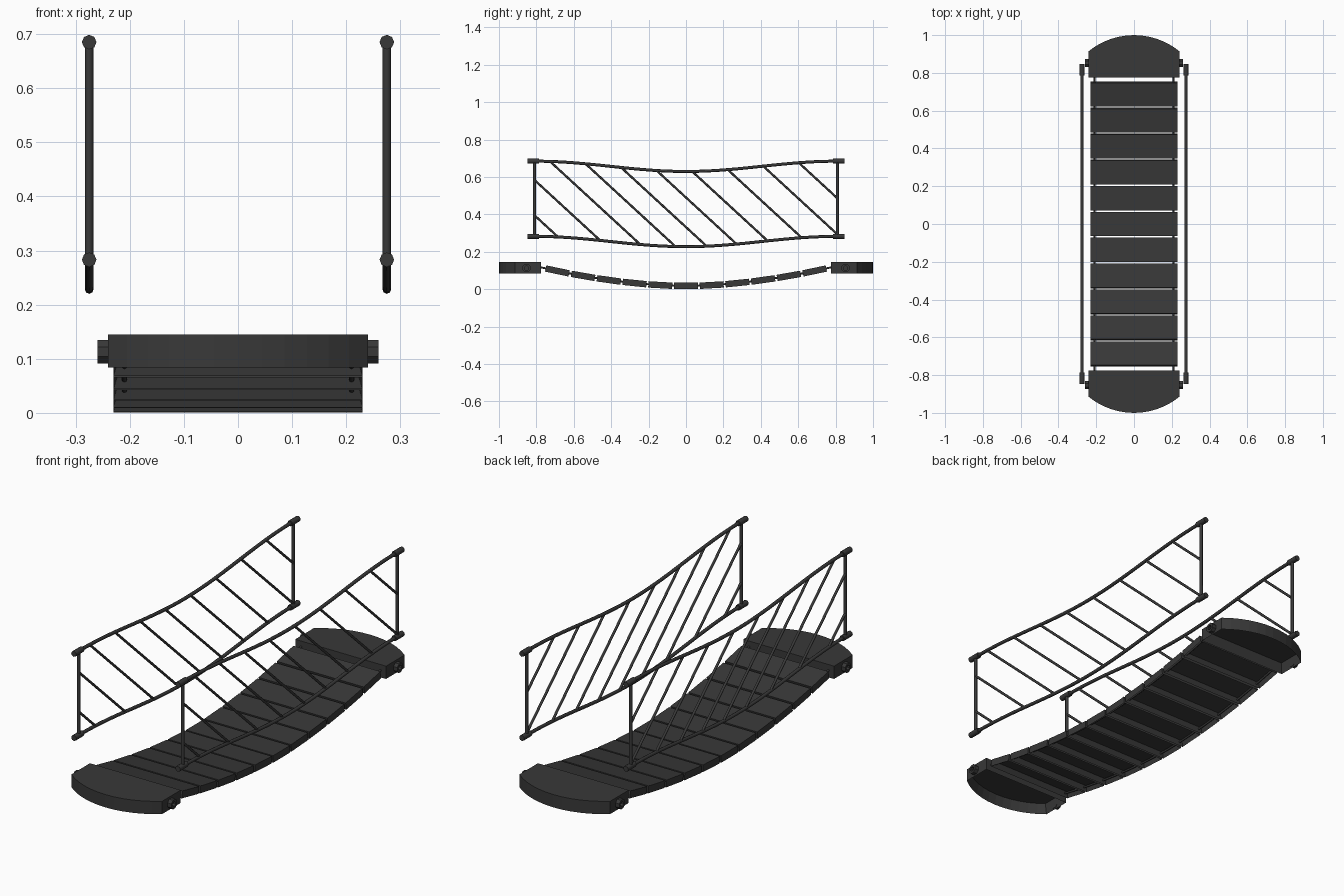
import bpy, bmesh
from math import pi, cos, sin, atan, asin
from mathutils import Matrix, Vector

if "Cube" in bpy.data.objects:
    bpy.data.objects.remove(bpy.data.objects["Cube"])

mat = bpy.data.materials.new("dark_grey")
mat.diffuse_color = (0.04, 0.04, 0.04, 1)
mat.use_nodes = True
mat.node_tree.nodes["Principled BSDF"].inputs["Base Color"].default_value = mat.diffuse_color


def add_object(name, data):
    ob = bpy.data.objects.new(name, data)
    bpy.context.collection.objects.link(ob)
    data.materials.append(mat)
    return ob


def tray(name, outline, z0, z1, wall, matrix=Matrix()):
    """Extruded outline, hollowed out from below."""
    bm = bmesh.new()
    base = bm.faces.new([bm.verts.new((x, y, z0)) for x, y in outline])
    bm.normal_update()
    top = bmesh.ops.extrude_face_region(bm, geom=[base], use_keep_orig=True)
    for v in [g for g in top["geom"] if isinstance(g, bmesh.types.BMVert)]:
        v.co.z = z1
    bmesh.ops.recalc_face_normals(bm, faces=bm.faces)
    bmesh.ops.inset_region(bm, faces=[base], thickness=wall, use_even_offset=True)
    for v in base.verts:
        v.co.z = z1 - wall
    bmesh.ops.recalc_face_normals(bm, faces=bm.faces)
    bm.transform(matrix)
    me = bpy.data.meshes.new(name)
    bm.to_mesh(me)
    bm.free()
    return add_object(name, me)


def rods(name, paths, radius):
    """Round bars along one or more point paths."""
    cu = bpy.data.curves.new(name, 'CURVE')
    cu.dimensions = '3D'
    cu.bevel_depth = radius
    cu.bevel_resolution = 2
    cu.use_fill_caps = True
    for path in paths:
        sp = cu.splines.new('POLY')
        sp.points.add(len(path) - 1)
        for p, co in zip(sp.points, path):
            p.co = (*co, 1)
    return add_object(name, cu)


def ring(name, centre, r_out, r_in, length):
    """Short eight-sided tube along x."""
    bm = bmesh.new()
    loops = []
    for x, r in ((-length / 2, r_out), (length / 2, r_out),
                 (length / 2, r_in), (-length / 2, r_in)):
        loops.append([bm.verts.new((x, r * cos(pi / 4 * (i + .5)), r * sin(pi / 4 * (i + .5))))
                      for i in range(8)])
    for k in range(4):
        a, b = loops[k], loops[(k + 1) % 4]
        for i in range(8):
            j = (i + 1) % 8
            bm.faces.new((a[i], a[j], b[j], b[i]))
    bmesh.ops.recalc_face_normals(bm, faces=bm.faces)
    bm.transform(Matrix.Translation(centre))
    me = bpy.data.meshes.new(name)
    bm.to_mesh(me)
    bm.free()
    return add_object(name, me)


def deck_z(y):
    return 0.018 + 0.098 * (abs(y) / 0.77) ** 1.8


def sag(y):
    return -0.0275 * (1 + cos(pi * y / 0.81))


# Rounded end platforms
R = 0.381
half = asin(0.24 / R)
arc = [(R * sin(half - 2 * half * i / 12), 1 - R + R * cos(half - 2 * half * i / 12))
       for i in range(13)]
outline = [(-0.24, 0.775), (0.24, 0.775)] + arc
for name, turn in (("back", 0), ("front", pi)):
    tray(name + "_platform", outline, 0.084, 0.145, 0.012, Matrix.Rotation(turn, 4, 'Z'))

# Deck planks following the sag
plank = [(-0.23, -0.064), (0.23, -0.064), (0.23, 0.064), (-0.23, 0.064)]
for i in range(-5, 6):
    y = i * 0.1375
    tilt = atan((deck_z(y + .06) - deck_z(y - .06)) / .12)
    place = Matrix.Translation((0, y, deck_z(y))) @ Matrix.Rotation(tilt, 4, 'X')
    tray(f"plank_{i + 6}", plank, -0.017, 0.017, 0.008, place)

for side, x in (("left", -1), ("right", 1)):
    # Link rods under the deck
    rods(side + "_link_rod", [[(x * 0.21, i * 0.78 / 12, deck_z(i * 0.78 / 12))
                               for i in range(-12, 13)]], 0.005)
    # Sockets on the platform sides
    for end in (-1, 1):
        ring(f"{side}_socket_{end}", (x * 0.248, end * 0.853, 0.113), 0.0235, 0.012, 0.024)

    # Sagging handrails and end posts
    xr = x * 0.275
    ys = [0.83 * i / 24 for i in range(-24, 25)]
    for label, z in (("top", 0.685), ("bottom", 0.283)):
        rods(f"{side}_{label}_rail", [[(xr, y, z + sag(y)) for y in ys]], 0.008)
        rods(f"{side}_{label}_end_caps",
             [[(xr, e * 0.785, z), (xr, e * 0.847, z)] for e in (-1, 1)], 0.0135)
    rods(side + "_posts", [[(xr, e * 0.81, 0.283), (xr, e * 0.81, 0.685)] for e in (-1, 1)], 0.008)

    # Slanted bars, clipped to the rail outline
    bars = []
    for k in range(-2, 8):
        y_top = -0.727 + 0.19 * k
        inside = []
        for s in range(140):
            y = y_top + s * 0.004
            z = 0.685 + sag(y_top) - s * 0.004 * 0.92
            if abs(y) <= 0.81 and 0.283 + sag(y) <= z <= 0.687 + sag(y):
                inside.append((xr, y, z))
        if len(inside) > 3:
            bars.append([inside[0], inside[-1]])
    rods(side + "_slanted_bars", bars, 0.006)
